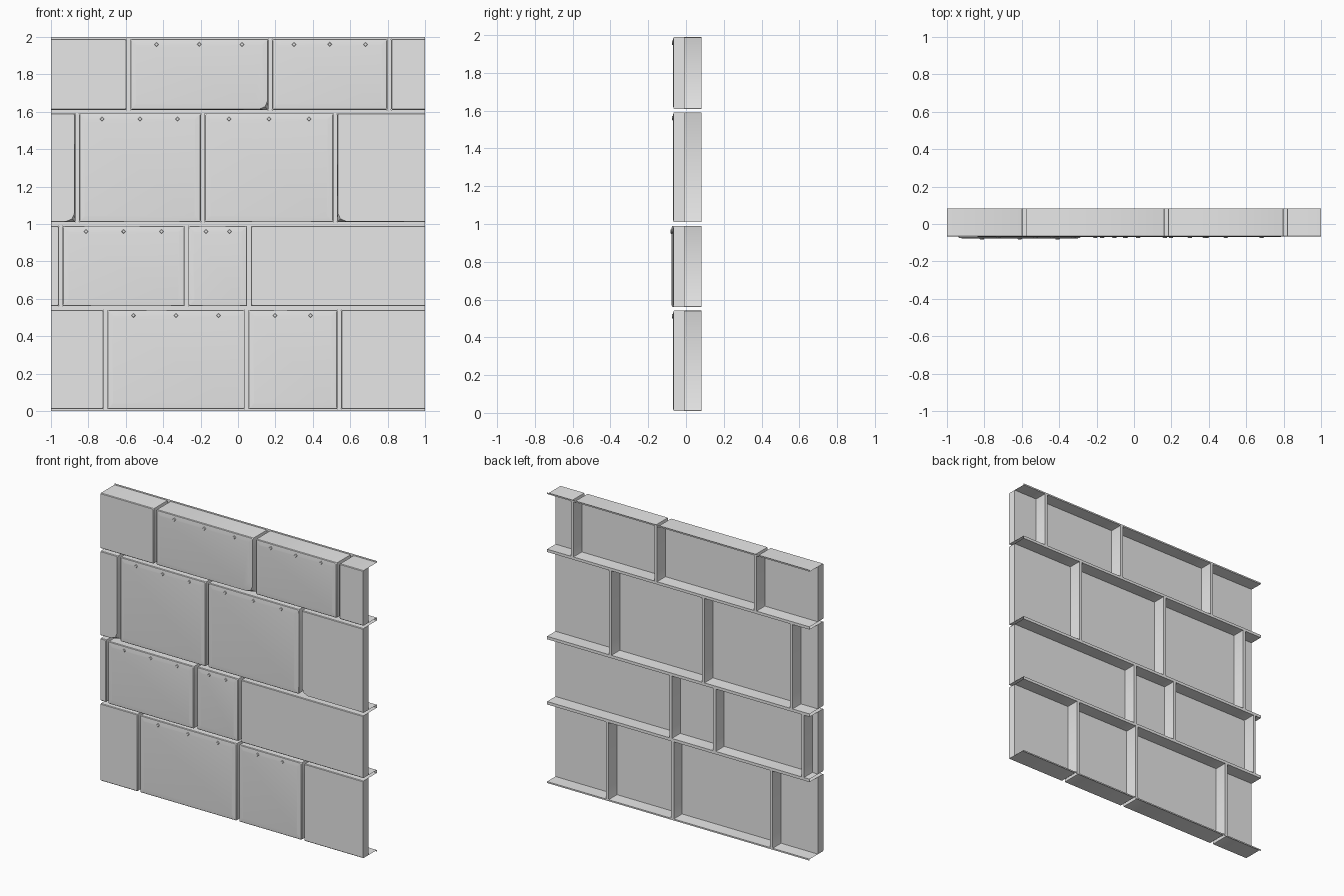
import bpy, bmesh, math

if "Cube" in bpy.data.objects:
    bpy.data.objects.remove(bpy.data.objects["Cube"], do_unlink=True)

stone = bpy.data.materials.new("light_grey")
stone.use_nodes = True
grey = (0.8, 0.8, 0.8, 1)
stone.diffuse_color = grey
stone.node_tree.nodes["Principled BSDF"].inputs["Base Color"].default_value = grey

BACK, PLATE, FRONT, GAP, EDGE = 0.083, -0.008, -0.067, 0.02, 0.004


def finish(name, bm):
    mesh = bpy.data.meshes.new(name)
    bm.to_mesh(mesh)
    bm.free()
    obj = bpy.data.objects.new(name, mesh)
    bpy.context.collection.objects.link(obj)
    mesh.materials.append(stone)
    bpy.ops.object.select_all(action="DESELECT")
    obj.select_set(True)
    bpy.context.view_layer.objects.active = obj
    bpy.ops.object.shade_smooth_by_angle(angle=math.radians(30))


def outline(x0, x1, z0, z1, radii):
    """Rounded rectangle, three points per corner, anticlockwise from bottom left."""
    corners = [(x0, z0, 1, 1), (x1, z0, -1, 1), (x1, z1, -1, -1), (x0, z1, 1, -1)]
    points = []
    for (x, z, sx, sz), r in zip(corners, radii):
        arc = [(x, z + sz * r), (x + sx * r * 0.3, z + sz * r * 0.3), (x + sx * r, z)]
        points += arc if sx * sz > 0 else arc[::-1]
    return points


def panel(name, x0, x1, z0, z1, front, pillow, chip):
    """Closed slab with side flanges behind it; no flange at the ends of the wall."""
    left_end, right_end = x0 <= -1, x1 >= 1
    left, right = 0 if left_end else 0.006, 0 if right_end else 0.006
    radii = [left, right, right, left]
    chipped = list(radii)
    if chip is not None:
        chipped[chip] = 0.045
    # Flange rim, back plate, side rim, bevelled front, raised centre
    levels = [(BACK, 0, radii), (PLATE, 0, radii), (front + EDGE, 0, radii),
              (front, EDGE, chipped)]
    if pillow:
        levels.append((front - 0.003, 0.03, chipped))
    bm = bmesh.new()
    rings = []
    for level, (y, inset, rad) in enumerate(levels):
        a = 0 if left_end else inset
        b = 0 if right_end else inset
        points = outline(x0 + a, x1 - b, z0 + inset, z1 - inset, rad)
        ring = []
        for i, (x, z) in enumerate(points):
            worn = level == 2 and chip is not None and i // 3 == chip
            ring.append(bm.verts.new((x, y + 0.025 * worn, z)))
        rings.append(ring)
    for level, (low, high) in enumerate(zip(rings, rings[1:])):
        for i in range(len(low)):
            j = (i + 1) % len(low)
            xs = [low[i].co.x, low[j].co.x]
            if level == 0 and (max(xs) <= -1 or min(xs) >= 1):
                continue
            bm.faces.new((low[i], low[j], high[j], high[i]))
    bm.faces.new(rings[-1])
    bm.faces.new(rings[1][::-1])
    bmesh.ops.remove_doubles(bm, verts=bm.verts, dist=0.0001)
    finish(name, bm)


def rivets(name, xs, z, front):
    """Row of small flat diamond studs."""
    bm = bmesh.new()
    for x in xs:
        rings = []
        for y, r in ((front + 0.002, 0.012), (front - 0.003, 0.012), (front - 0.006, 0.009)):
            rings.append([bm.verts.new((x + dx * r, y, z + dz * r))
                          for dx, dz in ((1, 0), (0, 1), (-1, 0), (0, -1))])
        for low, high in zip(rings, rings[1:]):
            for i in range(4):
                j = (i + 1) % 4
                bm.faces.new((low[i], low[j], high[j], high[i]))
        bm.faces.new(rings[-1])
    bmesh.ops.recalc_face_normals(bm, faces=bm.faces)
    finish(name, bm)


def strip(bm, x0, x1, z0, z1):
    bm.faces.new([bm.verts.new((x, BACK, z)) for x, z in
                  ((x0, z0), (x1, z0), (x1, z1), (x0, z1))])


# Courses: bottom, top, seam centres, rivet counts
courses = [
    (0.01, 0.541, (-0.709, 0.045, 0.541), (3, 2)),
    (0.561, 0.99, (-0.947, -0.275, 0.059), (3, 2)),
    (1.01, 1.591, (-0.86, -0.189, 0.52), (3, 3)),
    (1.61, 1.99, (-0.586, 0.172, 0.809), (3, 3)),
]
chips = {(2, 0): 1, (2, 3): 0, (3, 1): 1}
spots = {2: (0.3, 0.7), 3: (0.19, 0.5, 0.81)}

mortar = bmesh.new()
below = 0
for c, (z0, z1, seams, counts) in enumerate(courses):
    starts = [-1] + [s + GAP / 2 for s in seams]
    ends = [s - GAP / 2 for s in seams] + [1]
    for p, (x0, x1) in enumerate(zip(starts, ends)):
        middle = p in (1, 2)
        front = -0.075 if (c, p) == (1, 1) else FRONT
        if middle:
            xs = [x0 + (x1 - x0) * f for f in spots[counts[p - 1]]]
            rivets(f"rivets_{c}_{p}", xs, z1 - 0.03, front - 0.002)
        panel(f"panel_{c}_{p}", x0, x1, z0, z1, front, middle, chips.get((c, p)))
    # Recessed joints between blocks and between courses
    for s in seams:
        strip(mortar, s - GAP / 2, s + GAP / 2, z0, z1)
    strip(mortar, -1, 1, below, z0)
    below = z1
strip(mortar, -1, 1, below, 2)
finish("recessed_joints", mortar)
